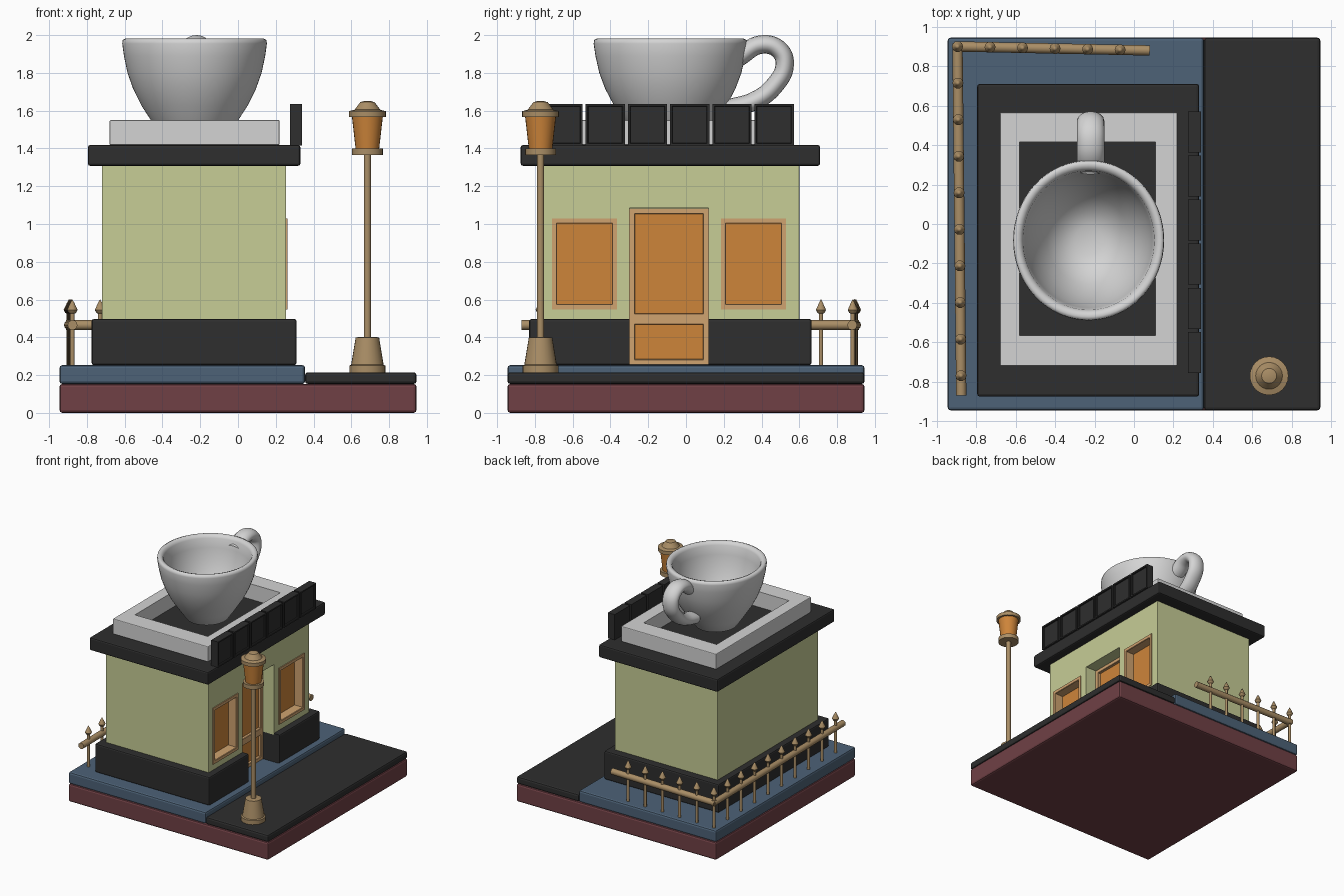
import bpy, bmesh, math
from mathutils import Vector, Matrix

if "Cube" in bpy.data.objects:
    bpy.data.objects.remove(bpy.data.objects["Cube"])


def material(name, r, g, b):
    lin = [((c / 255 + 0.055) / 1.055) ** 2.4 for c in (r, g, b)]
    m = bpy.data.materials.new(name)
    m.diffuse_color = (*lin, 1)
    m.use_nodes = True
    m.node_tree.nodes["Principled BSDF"].inputs["Base Color"].default_value = m.diffuse_color
    return m


MAROON = material("maroon", 112, 64, 69)
BLUE = material("slate_blue", 77, 98, 119)
DARK = material("charcoal", 46, 46, 46)
GREEN = material("pale_green", 199, 205, 150)
ORANGE = material("orange_glass", 206, 133, 58)
TAN = material("tan_wood", 208, 163, 112)
BRASS = material("brass", 170, 142, 102)
WHITE = material("white", 212, 212, 212)


def finish(name, bm, mats, smooth=None):
    bmesh.ops.recalc_face_normals(bm, faces=bm.faces)
    me = bpy.data.meshes.new(name)
    bm.to_mesh(me)
    bm.free()
    ob = bpy.data.objects.new(name, me)
    bpy.context.collection.objects.link(ob)
    for m in mats:
        me.materials.append(m)
    if smooth:
        bpy.ops.object.select_all(action='DESELECT')
        ob.select_set(True)
        bpy.context.view_layer.objects.active = ob
        bpy.ops.object.shade_smooth_by_angle(angle=math.radians(smooth))
    return ob


def box_bm(x, y, z):
    bm = bmesh.new()
    bmesh.ops.create_cube(bm, size=1)
    for v in bm.verts:
        v.co = [r[0] if c < 0 else r[1] for r, c in zip((x, y, z), v.co)]
    return bm


def box(name, x, y, z, mat, bevel=0.012):
    bm = box_bm(x, y, z)
    if bevel:
        bmesh.ops.bevel(bm, geom=bm.edges[:], offset=bevel, segments=2,
                        profile=0.5, affect='EDGES')
    return finish(name, bm, [mat])


def inset_panel(name, x, y, z, rim, depth, mats, split=None):
    """Box whose +x face has one (or two) recessed panels."""
    bm = box_bm(x, y, z)
    if split:
        bmesh.ops.bisect_plane(bm, geom=bm.verts[:] + bm.edges[:] + bm.faces[:],
                               plane_co=(0, 0, split), plane_no=(0, 0, 1))
    bm.normal_update()
    front = [f for f in bm.faces if f.normal.x > 0.9]
    bmesh.ops.inset_individual(bm, faces=front, thickness=rim)
    # short tapered lip, then the straight recess
    bmesh.ops.inset_individual(bm, faces=front, thickness=0.004, depth=-0.004)
    res = bmesh.ops.extrude_discrete_faces(bm, faces=front)
    for f in res["faces"]:
        f.material_index = len(mats) - 1
        for v in f.verts:
            v.co.x -= depth
    return finish(name, bm, mats)


def cut(ob, cutter):
    m = ob.modifiers.new("cut", 'BOOLEAN')
    m.operation, m.solver, m.object = 'DIFFERENCE', 'EXACT', cutter


def cutter(name, x, y, z, mat):
    ob = box(name, x, y, z, mat, 0)
    ob.hide_render = True
    ob.display_type = 'WIRE'
    return ob


def lathe_into(bm, profile, steps, matrix=Matrix()):
    verts = [bm.verts.new((r, 0, z)) for r, z in profile]
    edges = [bm.edges.new(p) for p in zip(verts, verts[1:])]
    before = set(bm.verts) - set(verts)
    bmesh.ops.spin(bm, geom=verts + edges, cent=(0, 0, 0), axis=(0, 0, 1),
                   angle=math.tau, steps=steps)
    new = [v for v in bm.verts if v not in before]
    bmesh.ops.remove_doubles(bm, verts=new, dist=1e-5)
    new = [v for v in bm.verts if v not in before]
    bmesh.ops.transform(bm, matrix=matrix, verts=new)


def lathe(name, profile, steps, mat, matrix, smooth=35):
    bm = bmesh.new()
    lathe_into(bm, profile, steps, matrix)
    return finish(name, bm, [mat], smooth)


# Ground: base slab, pavement and road
E = 0.945
box("base_slab", (-E, E), (-E, E), (0, 0.153), MAROON, 0.015)
box("pavement", (-E, 0.355), (-E, E), (0.153, 0.253), BLUE, 0.015)
box("road", (0.355, E), (-E, E), (0.153, 0.215), DARK, 0.015)

# Building body with door recess and window openings
walls = box("walls", (-0.72, 0.255), (-0.76, 0.60), (0.485, 1.315), GREEN, 0.003)
plinth = box("plinth", (-0.775, 0.31), (-0.83, 0.665), (0.253, 0.497), DARK)
door_cut = cutter("door_cutter", (0.10, 0.5), (-0.30, 0.12), (0.2, 1.085), GREEN)
cut(walls, door_cut)
cut(plinth, door_cut)
for i, y0 in enumerate((-0.71, 0.185)):
    ys = (y0, y0 + 0.345)
    wc = cutter(f"window_cutter_{i}", (0.12, 0.4), (ys[0] + .015, ys[1] - .015),
                (0.56, 1.015), GREEN)
    cut(walls, wc)
    inset_panel(f"window_{i}", (0.13, 0.262), ys, (0.548, 1.03), 0.035, 0.075,
                [TAN, ORANGE])
inset_panel("door", (0.09, 0.155), (-0.299, 0.119), (0.255, 1.082), 0.037, 0.02,
            [TAN, ORANGE], split=0.497)

# Roof and the raised frame on it
box("roof", (-0.795, 0.33), (-0.875, 0.71), (1.308, 1.418), DARK)
frame = box("roof_frame", (-0.68, 0.22), (-0.72, 0.565), (1.418, 1.55), WHITE, 0.006)
cut(frame, cutter("frame_cutter", (-0.58, 0.11), (-0.565, 0.415), (1.3, 1.7), WHITE))

# Row of blank sign tiles along the street edge
for i in range(6):
    y = -0.755 + i * 0.2235
    inset_panel(f"sign_tile_{i}", (0.275, 0.34), (y, y + 0.208), (1.416, 1.635),
                0.016, 0.01, [DARK])

# Giant cup
cup_profile = [(0, 1.425), (0.12, 1.428), (0.165, 1.45), (0.225, 1.54), (0.28, 1.625),
               (0.325, 1.715), (0.355, 1.80), (0.374, 1.89), (0.383, 1.955),
               (0.380, 1.975), (0.365, 1.982), (0.345, 1.975), (0.333, 1.955),
               (0.322, 1.88), (0.302, 1.79), (0.265, 1.69), (0.21, 1.59),
               (0.14, 1.51), (0.07, 1.485), (0, 1.48)]
lathe("cup", cup_profile, 64, WHITE,
      Matrix.Translation((-0.23, -0.083, 0)) @ Matrix.Diagonal((1, 1.06, 1, 1)), 60)

# Cup handle: bevelled curve, widened in x
cu = bpy.data.curves.new("cup_handle", 'CURVE')
cu.dimensions = '3D'
cu.bevel_depth, cu.bevel_resolution, cu.resolution_u = 0.049, 6, 10
path = [(0.275, 1.88), (0.40, 1.95), (0.495, 1.92), (0.522, 1.84), (0.47, 1.735),
        (0.37, 1.655), (0.22, 1.61)]
sp = cu.splines.new('BEZIER')
sp.bezier_points.add(len(path) - 1)
for p, (y, z) in zip(sp.bezier_points, path):
    p.co = (0, y, z)
    p.handle_left_type = p.handle_right_type = 'AUTO'
cu.materials.append(WHITE)
handle = bpy.data.objects.new("cup_handle", cu)
handle.location.x, handle.scale.x = -0.22, 1.42
bpy.context.collection.objects.link(handle)
bpy.ops.object.select_all(action='DESELECT')
handle.select_set(True)
bpy.context.view_layer.objects.active = handle
bpy.ops.object.convert(target='MESH')
bpy.ops.object.shade_smooth()

# Street lamp
at = Matrix.Translation((0.685, -0.77, 0))
lathe("lamp_post", [(0, 0.212), (0.096, 0.212), (0.096, 0.25), (0.086, 0.255), (0.062, 0.40),
                    (0.019, 0.402), (0.019, 1.365), (0.082, 1.365), (0.082, 1.40),
                    (0, 1.40)], 24, BRASS, at)
lathe("lamp_glass", [(0, 1.395), (0.062, 1.395), (0.082, 1.57), (0, 1.57)], 24, ORANGE, at)
lathe("lamp_cap", [(0, 1.567), (0.098, 1.567), (0.098, 1.597), (0.068, 1.605),
                   (0.038, 1.645), (0.02, 1.65), (0, 1.65)], 24, BRASS, at)

# Fence rails and spear-topped posts along the left and back edges
SPEAR = [(0, 0.25), (0.012, 0.25), (0.012, 0.525), (0.02, 0.53), (0.028, 0.545),
         (0.012, 0.58), (0, 0.602)]
corner = Vector((-0.895, 0.9, 0))


def fence(name, end, first, count, pitch):
    run = end - corner
    direction = run.normalized()
    bm = bmesh.new()
    for i in range(first, count):
        lathe_into(bm, SPEAR, 10, Matrix.Translation(corner + direction * pitch * i))
    length = run.length
    rail = Matrix.Translation(corner + Vector((0, 0, 0.465))) \
        @ direction.to_track_quat('Z', 'Y').to_matrix().to_4x4()
    lathe_into(bm, [(0, -0.015), (0.026, -0.015), (0.026, length), (0, length)], 12, rail)
    finish(name, bm, [BRASS], 40)


fence("left_fence", Vector((-0.876, -0.87, 0)), 0, 10, 0.1855)
fence("back_fence", Vector((0.08, 0.88, 0)), 1, 6, 0.165)
